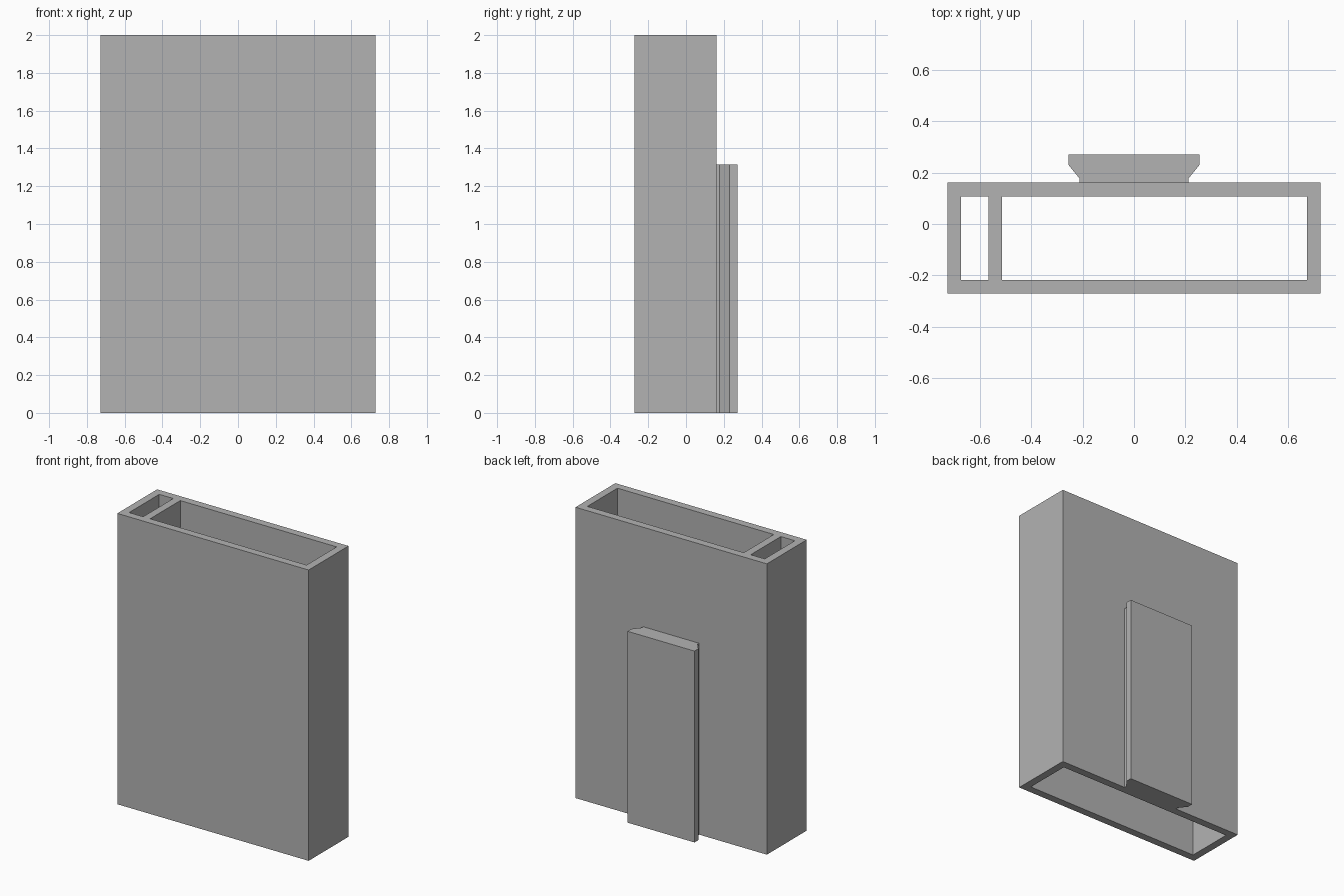
import bpy
import bmesh

cube = bpy.data.objects.get("Cube")
if cube:
    bpy.data.objects.remove(cube, do_unlink=True)

# Single plain grey finish
grey = bpy.data.materials.new("plain grey")
grey.use_nodes = True
colour = (0.45, 0.45, 0.45, 1)
grey.diffuse_color = colour
grey.node_tree.nodes["Principled BSDF"].inputs["Base Color"].default_value = colour


def rectangle(x0, x1, y0, y1):
    return [(x0, y0), (x1, y0), (x1, y1), (x0, y1)]


def prism(name, outline, bottom, top, hole=None):
    """Extrude an outline upward; an optional matching hole makes a tube."""
    bm = bmesh.new()

    def ring(points, z):
        return [bm.verts.new((x, y, z)) for x, y in points]

    def bridge(a, b):
        for i in range(len(a)):
            j = (i + 1) % len(a)
            bm.faces.new((a[i], a[j], b[j], b[i]))

    low, high = ring(outline, bottom), ring(outline, top)
    bridge(low, high)
    if hole:
        low_in, high_in = ring(hole, bottom), ring(hole, top)
        bridge(high, high_in)
        bridge(high_in, low_in)
        bridge(low_in, low)
    else:
        bm.faces.new(high)
        bm.faces.new(low[::-1])
    bmesh.ops.recalc_face_normals(bm, faces=bm.faces)
    mesh = bpy.data.meshes.new(name)
    bm.to_mesh(mesh)
    bm.free()
    mesh.materials.append(grey)
    obj = bpy.data.objects.new(name, mesh)
    bpy.context.collection.objects.link(obj)
    return obj


HEIGHT = 2.0
WALL = 0.053
X, FRONT, BACK = 0.728, -0.272, 0.161

# Open rectangular sleeve
prism("sleeve", rectangle(-X, X, FRONT, BACK), 0, HEIGHT,
      rectangle(-X + WALL, X - WALL, FRONT + WALL, BACK - WALL))

# Partition for the narrow compartment, stopping short of the open bottom
prism("divider", rectangle(-0.568, -0.515, FRONT + WALL, BACK - WALL), 0.4, HEIGHT)

# Dovetail mounting rail on the back
half = [(0.213, BACK), (0.213, 0.178), (0.255, 0.23), (0.255, 0.272)]
prism("mounting_rail", half + [(-x, y) for x, y in reversed(half)], 0, 1.316)
